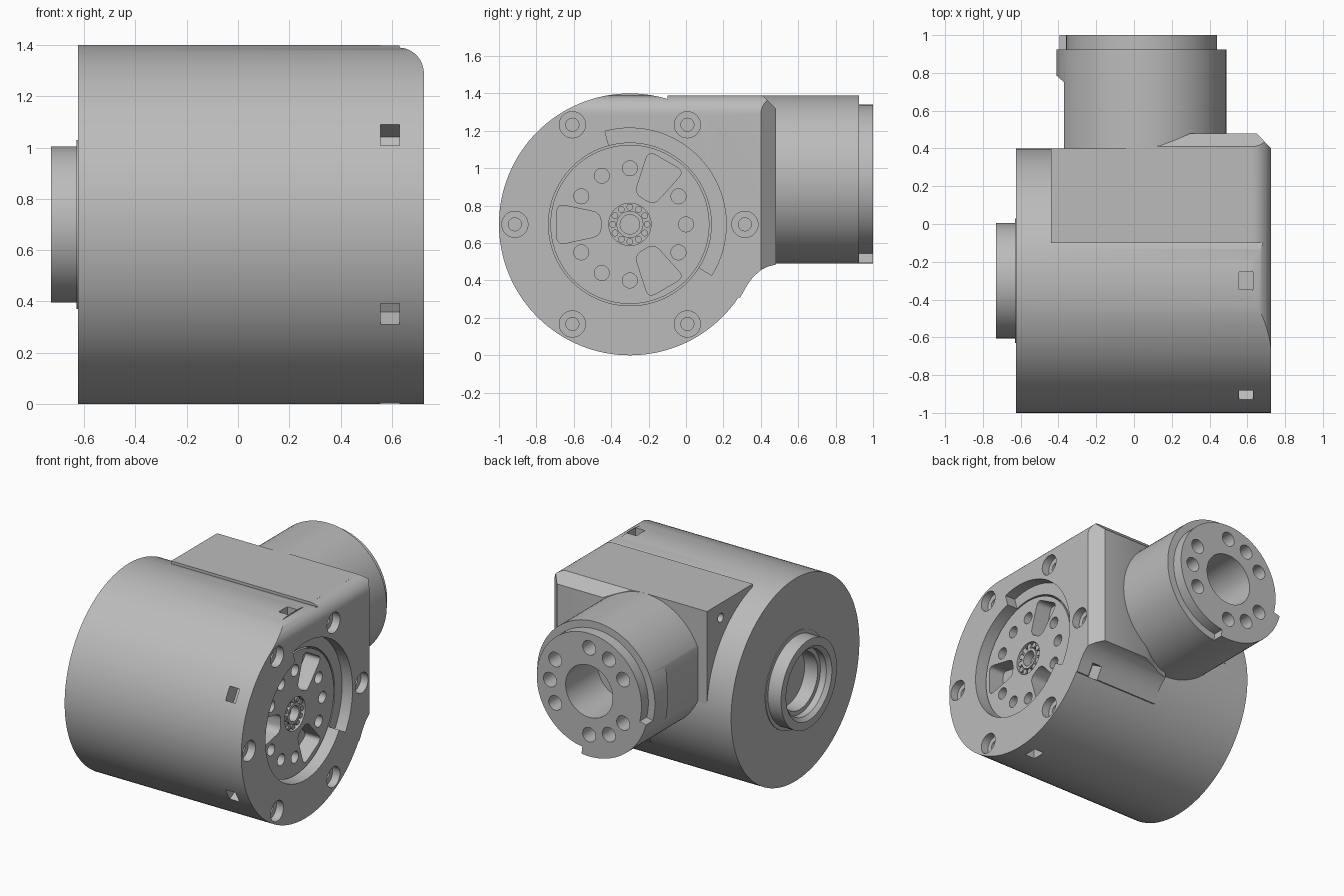
import bpy, bmesh
from math import sin, cos, radians
from mathutils import Vector

if "Cube" in bpy.data.objects:
    bpy.data.objects.remove(bpy.data.objects["Cube"])

grey = bpy.data.materials.new("machined_grey")
grey.use_nodes = True
grey.diffuse_color = (0.5, 0.5, 0.5, 1)
grey.node_tree.nodes["Principled BSDF"].inputs["Base Color"].default_value = (0.5, 0.5, 0.5, 1)

AY, AZ, R = -0.3, 0.7, 0.7      # main axis and radius
TX, TZ, TR = 0.04, 0.94, 0.45   # rear tube axis and radius


def make(name, bm):
    bmesh.ops.recalc_face_normals(bm, faces=bm.faces)
    mesh = bpy.data.meshes.new(name)
    bm.to_mesh(mesh)
    bm.free()
    mesh.materials.append(grey)
    obj = bpy.data.objects.new(name, mesh)
    bpy.context.scene.collection.objects.link(obj)
    return obj


def arc(a, b, r, start=0, end=360, n=96):
    full = abs(end - start) >= 360
    steps = n if full else n + 1
    angles = [radians(start + (end - start) * i / n) for i in range(steps)]
    return [(a + r * cos(t), b + r * sin(t)) for t in angles]


def prism(name, pts, axis, lo, hi):
    """Extrude a flat outline along an axis."""
    place = {"x": lambda p, d: (d, p[0], p[1]),
             "y": lambda p, d: (p[0], d, p[1]),
             "z": lambda p, d: (p[0], p[1], d)}[axis]
    bm = bmesh.new()
    face = bm.faces.new([bm.verts.new(place(p, lo)) for p in pts])
    new = bmesh.ops.extrude_face_region(bm, geom=[face])["geom"]
    bmesh.ops.translate(bm, vec=place((0, 0), hi - lo),
                        verts=[v for v in new if isinstance(v, bmesh.types.BMVert)])
    return make(name, bm)


def lathe(name, profile, n=64):
    """Spin (radius, x) points about the main axis."""
    bm = bmesh.new()
    verts = [bm.verts.new((x, AY, AZ + r)) for r, x in profile]
    edges = [bm.edges.new(pair) for pair in zip(verts, verts[1:])]
    bmesh.ops.spin(bm, geom=verts + edges, cent=(0, AY, AZ), axis=(1, 0, 0),
                   angle=radians(360), steps=n, use_duplicate=False)
    bmesh.ops.remove_doubles(bm, verts=bm.verts, dist=0.0001)
    return make(name, bm)


def combine(obj, others, operation):
    for other in others:
        other.hide_render = True
        mod = obj.modifiers.new(operation, "BOOLEAN")
        mod.operation, mod.solver, mod.object = operation, "EXACT", other
    graph = bpy.context.evaluated_depsgraph_get()
    mesh = bpy.data.meshes.new_from_object(obj.evaluated_get(graph))
    obj.modifiers.clear()
    obj.data = mesh
    for other in others:
        bpy.data.objects.remove(other)


def polar(angle, radius, side=0):
    t = radians(angle)
    return (AY + radius * cos(t) - side * sin(t), AZ + radius * sin(t) + side * cos(t))


def rounded(pts, r):
    out = []
    for i, p in enumerate(pts):
        p, a, b = Vector(p), Vector(pts[i - 1]), Vector(pts[(i + 1) % len(pts)])
        a, b = p + (a - p).normalized() * r, p + (b - p).normalized() * r
        for k in range(7):
            t = k / 6
            out.append(tuple(a * (1 - t) ** 2 + p * 2 * t * (1 - t) + b * t * t))
    return out


def bore(y, z, r, lo, hi, n=32):
    return prism("cutter", arc(y, z, r, n=n), "x", lo, hi)


# Housing: drum, square saddle and rear flange
housing = prism("housing", arc(AY, AZ, R, n=128), "x", -0.625, 0.725)
saddle = prism("saddle", [(-0.1, 1.39), (0.4, 1.39), (0.4, 0.75), (-0.1, 0.75)], "x", -0.44, 0.725)
flange = prism("flange", [(0.07, 0), (0.07, 0.401), (0.14, 0.415), (0.22, 0.445), (0.3, 0.48),
                          (0.65, 0.48), (0.725, 0.4), (0.725, 0)], "z", 0.2, 1.5)
flange_side = prism("flange_side", [(0, 1.39), (0.41, 1.39), (0.48, 1.32), (0.48, 0.485), (0.44, 0.475),
                                    (0.4, 0.455), (0.36, 0.42), (0.33, 0.38), (0.29, 0.31), (0, 0.31)],
                    "x", 0, 0.8)
combine(flange, [flange_side], "INTERSECT")
combine(housing, [saddle, flange], "UNION")

# Rounded upper edge, rotor recess, arc-shaped shelf, boss opening and side hole
cuts = [
    prism("cutter", arc(0.625, 1.29, 0.1, 0, 87, 12) + [(0.63, 1.5), (0.8, 1.5), (0.8, 1.29)], "y", -1.1, 0.7),
    bore(AY, AZ, 0.435, 0.5, 0.8, 96),
    prism("cutter", arc(AY, AZ, 0.515, -32, 105, 48) + arc(AY, AZ, 0.4, 105, -32, 48), "x", 0.645, 0.8),
    bore(AY, AZ, 0.28, -0.7, -0.5, 64),
    bore(0.25, 1.29, 0.03, -0.5, -0.3),
]
# Bolt counterbores
for k in range(6):
    y, z = polar(60 * k, 0.615)
    cuts += [bore(y, z, 0.07, 0.67, 0.8), bore(y, z, 0.035, 0.59, 0.8, 20)]
# Square notches round the rim
for angle in range(90, 331, 60):
    corners = [polar(angle, r, s) for r, s in ((0.6, -0.047), (0.76, -0.047), (0.76, 0.047), (0.6, 0.047))]
    cuts.append(prism("cutter", corners, "x", 0.555, 0.63))
combine(housing, cuts, "DIFFERENCE")

# Rotor with bolt circle, three pockets and hub opening
rotor = prism("rotor", arc(AY, AZ, 0.425), "x", 0.49, 0.645)
hole_angles = [a for a in range(0, 360, 30) if a % 120 != 60]
cuts = [bore(*polar(a, 0.3), 0.04, 0.56, 0.8, 24) for a in hole_angles]
for angle in (60, 180, 300):
    corners = [polar(angle, r, s) for r, s in ((0.155, -0.06), (0.39, -0.11), (0.39, 0.11), (0.155, 0.06))]
    cuts.append(prism("cutter", rounded(corners, 0.045), "x", 0.53, 0.8))
cuts.append(bore(AY, AZ, 0.113, 0.54, 0.8, 48))
combine(rotor, cuts, "DIFFERENCE")

# Hub sleeve and its ring of rollers
sleeve = lathe("hub_sleeve", [(0.072, 0.53), (0.072, 0.64), (0.052, 0.64), (0.052, 0.58), (0, 0.58)], 40)
rollers = [prism("hub_roller", arc(*polar(30 * k, 0.092), 0.018, n=14), "x", 0.53, 0.635) for k in range(12)]

# Opposite boss with stepped recess
boss = lathe("boss", [(0.33, -0.6), (0.33, -0.63), (0.305, -0.63), (0.305, -0.73), (0.25, -0.73),
                      (0.225, -0.705), (0.225, -0.66), (0.195, -0.66), (0.195, -0.56), (0, -0.56)])

# Rear tube with flat side, end spigot and raised lip
tube = prism("rear_tube", arc(TX, TZ, TR), "y", 0.1, 0.925)
flat = prism("cutter", [(-0.6, 0), (-0.37, 0), (-0.37, 0.75), (-0.415, 0.79), (-0.6, 0.79)], "z", 0.3, 1.6)
combine(tube, [flat], "DIFFERENCE")
spigot = prism("spigot", arc(TX, TZ, TR, 195, 277.5, 22) + arc(TX, TZ, 0.4, 277.5, 555, 74), "y", 0.9, 1.0)
combine(tube, [spigot], "UNION")
cuts = [prism("cutter", arc(TX, TZ, 0.18, n=64), "y", 0.65, 1.1)]
for a in hole_angles:
    t = radians(a)
    cuts.append(prism("cutter", arc(TX + 0.3 * cos(t), TZ + 0.3 * sin(t), 0.05, n=24), "y", 0.85, 1.1))
combine(tube, cuts, "DIFFERENCE")

# Smooth curved walls, keep edges crisp
for obj in bpy.context.view_layer.objects:
    obj.select_set(False)
for obj in [housing, rotor, sleeve, boss, tube] + rollers:
    obj.select_set(True)
bpy.context.view_layer.objects.active = housing
bpy.ops.object.shade_smooth_by_angle(angle=radians(28))
